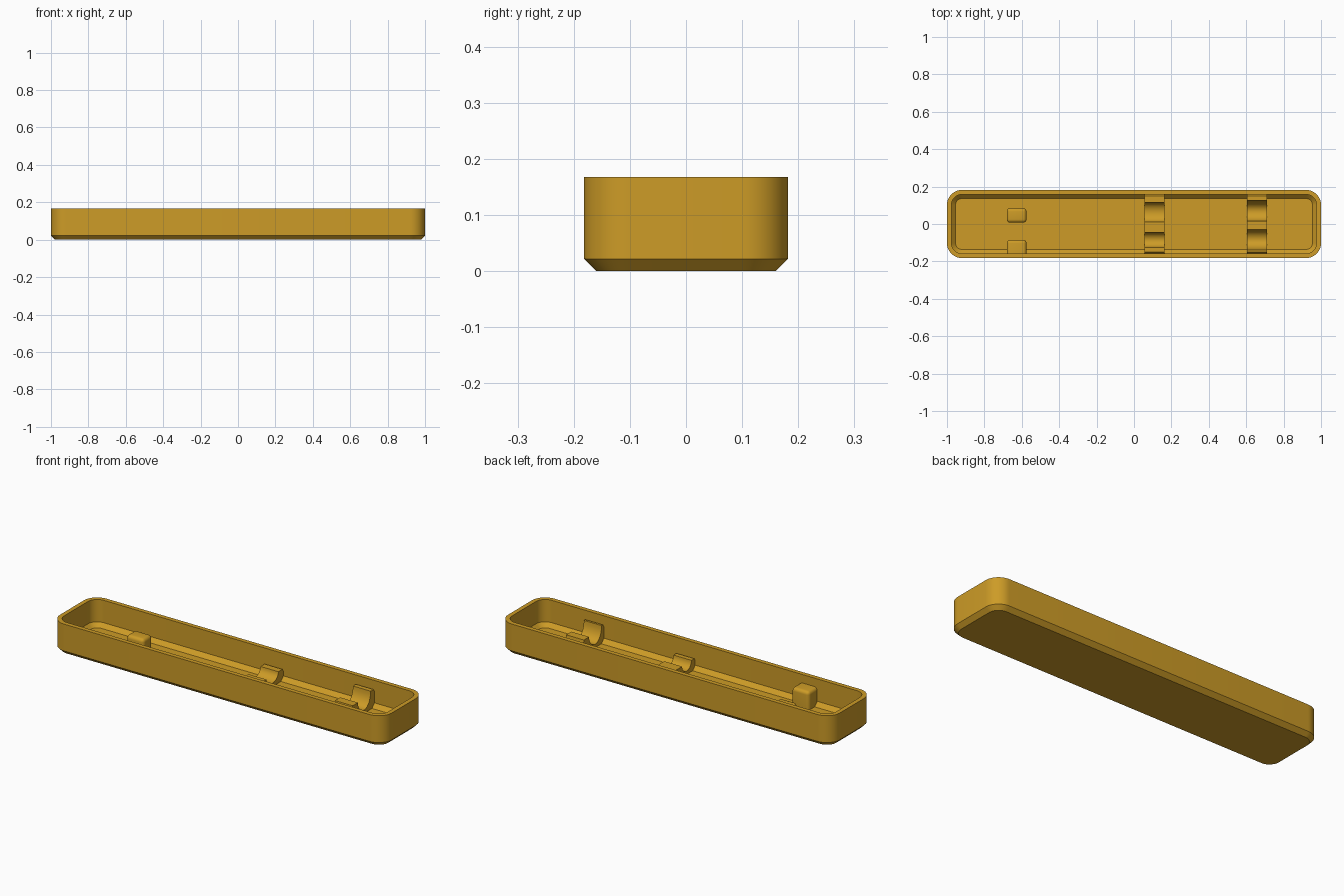
import bpy, bmesh, math

if "Cube" in bpy.data.objects:
    bpy.data.objects.remove(bpy.data.objects["Cube"])

mat = bpy.data.materials.new("ochre plastic")
mat.diffuse_color = (0.61, 0.33, 0.02, 1)
mat.use_nodes = True
mat.node_tree.nodes["Principled BSDF"].inputs["Base Color"].default_value = mat.diffuse_color


def finish(bm, name, angle=30):
    bmesh.ops.recalc_face_normals(bm, faces=bm.faces[:])
    me = bpy.data.meshes.new(name)
    bm.to_mesh(me)
    bm.free()
    ob = bpy.data.objects.new(name, me)
    bpy.context.collection.objects.link(ob)
    me.materials.append(mat)
    bpy.ops.object.select_all(action='DESELECT')
    ob.select_set(True)
    bpy.context.view_layer.objects.active = ob
    bpy.ops.object.shade_smooth_by_angle(angle=math.radians(angle))
    return ob


def rounded_ring(bm, inset, z, segs=12):
    """Rounded rectangle of vertices, inset from the outer tray outline."""
    r = 0.08 - inset
    cx, cy = 0.92, 0.102
    ring = []
    for k, (sx, sy) in enumerate([(1, 1), (-1, 1), (-1, -1), (1, -1)]):
        for i in range(segs + 1):
            a = math.pi / 2 * (k + i / segs)
            ring.append(bm.verts.new((sx * cx + r * math.cos(a),
                                      sy * cy + r * math.sin(a), z)))
    return ring


# Open tray: chamfered underside, thin walls, chamfer around the inner floor
WALL, CH, TOP, FLOOR = 0.024, 0.022, 0.168, 0.024
bm = bmesh.new()
rings = [rounded_ring(bm, i, z) for i, z in (
    (CH, 0), (0, CH), (0, TOP), (WALL, TOP),
    (WALL, FLOOR + CH), (WALL + CH, FLOOR))]
for a, b in zip(rings, rings[1:]):
    n = len(a)
    for i in range(n):
        bm.faces.new((a[i], a[(i + 1) % n], b[(i + 1) % n], b[i]))
bm.faces.new(rings[0])
bm.faces.new(rings[-1])
finish(bm, "tray")


def extrude_x(name, profile, x0, x1):
    """Extrude a (y, z) outline along x."""
    bm = bmesh.new()
    a = [bm.verts.new((x0, y, z)) for y, z in profile]
    b = [bm.verts.new((x1, y, z)) for y, z in profile]
    n = len(a)
    for i in range(n):
        bm.faces.new((a[i], a[(i + 1) % n], b[(i + 1) % n], b[i]))
    bm.faces.new(a)
    bm.faces.new(b)
    return finish(bm, name)


def groove(y0, y1, z0, z1, bottom, segs=14):
    """Scooped channel from (y0, z0) down to bottom and up to (y1, z1)."""
    c, r = (y0 + y1) / 2, (y1 - y0) / 2
    pts = []
    for i in range(segs + 1):
        a = math.pi * i / segs
        z = z0 if i < segs / 2 else z1
        pts.append((c - r * math.cos(a), z - (z - bottom) * math.sin(a)))
    return pts


def cradle(name, x0, x1, outer, hump, bottom, g1, g2):
    base = 0.02
    profile = [(-0.157, base), (-0.157, outer - 0.012), (-0.150, outer)]
    profile += groove(g1[0], g1[1], outer, hump, bottom)
    profile += groove(g2[0], g2[1], hump, outer, bottom)
    profile += [(0.150, outer), (0.157, outer - 0.012), (0.157, base)]
    extrude_x(name, profile, x0, x1)


# Double-channel cradles
cradle("middle_cradle", 0.055, 0.163, 0.085, 0.082, 0.042,
       (-0.125, -0.045), (0.012, 0.115))
cradle("end_cradle", 0.605, 0.712, 0.122, 0.102, 0.042,
       (-0.138, -0.03), (0.015, 0.125))


def post(name, y0, y1, top, rounded):
    """Block with rounded edges, chosen by the rounded(edge middle) rule."""
    x0, x1, base = -0.68, -0.575, 0.015
    bm = bmesh.new()
    bmesh.ops.create_cube(bm, size=1)
    for v in bm.verts:
        v.co = ((x0 + x1) / 2 + v.co.x * (x1 - x0),
                (y0 + y1) / 2 + v.co.y * (y1 - y0),
                (base + top) / 2 + v.co.z * (top - base))
    edges = [e for e in bm.edges
             if rounded((e.verts[0].co + e.verts[1].co) / 2)]
    bmesh.ops.bevel(bm, geom=edges, offset=0.018, segments=5,
                    profile=0.5, affect='EDGES')
    finish(bm, name, 40)


# Locating posts: a free-standing one and a taller one against the front wall
post("back_post", 0.007, 0.085, 0.102, lambda m: m.z > 0.03)
post("front_post", -0.158, -0.085, 0.122,
     lambda m: m.z > 0.03 and m.y > -0.15)
